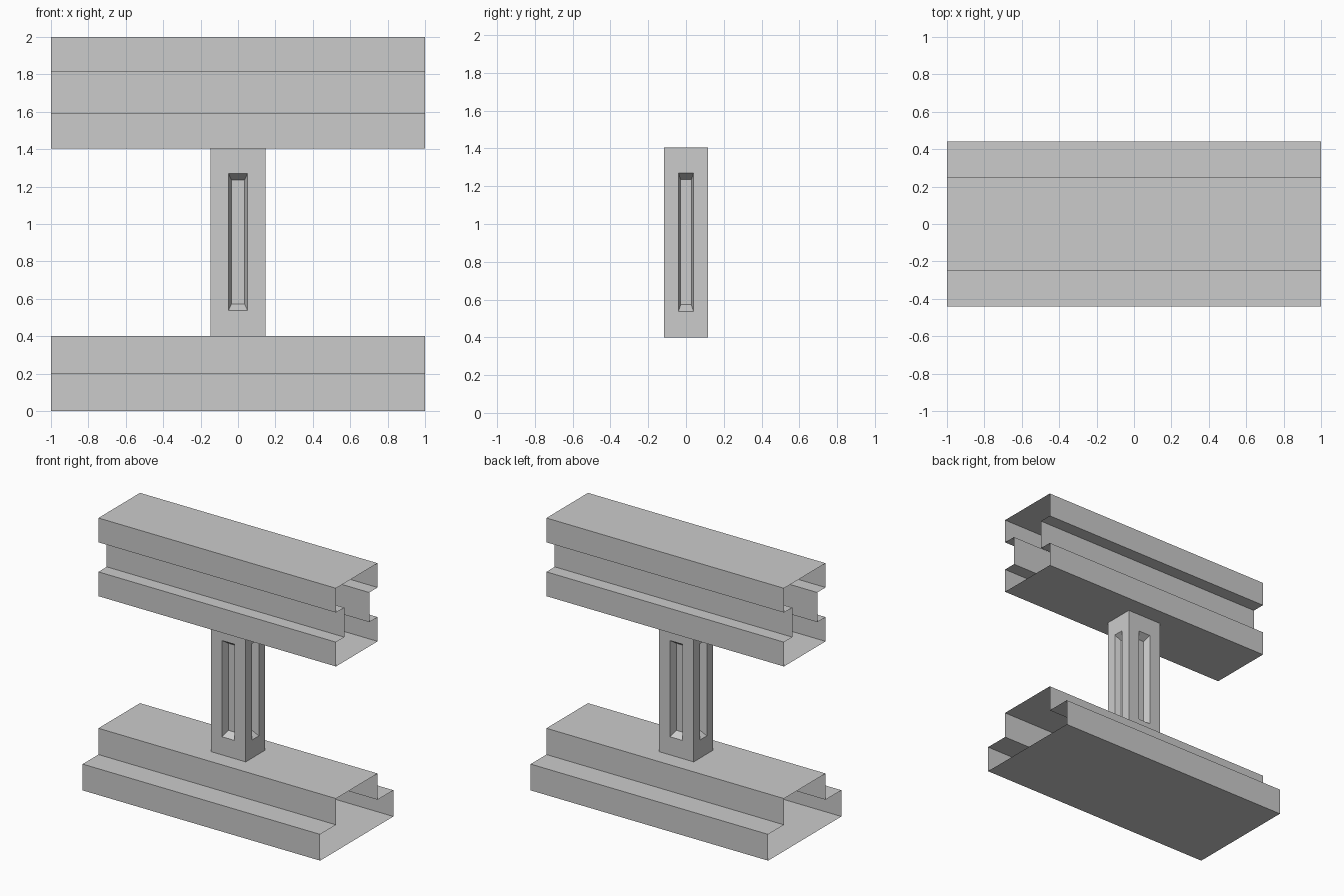
import bpy
import bmesh

cube = bpy.data.objects.get("Cube")
if cube:
    bpy.data.objects.remove(cube, do_unlink=True)

grey = bpy.data.materials.new("plain_grey")
grey.use_nodes = True
colour = (0.6, 0.6, 0.6, 1)
grey.diffuse_color = colour
grey.node_tree.nodes["Principled BSDF"].inputs["Base Color"].default_value = colour


def finish(name, bm):
    bmesh.ops.recalc_face_normals(bm, faces=bm.faces)
    mesh = bpy.data.meshes.new(name)
    bm.to_mesh(mesh)
    bm.free()
    mesh.materials.append(grey)
    obj = bpy.data.objects.new(name, mesh)
    bpy.context.collection.objects.link(obj)
    return obj


def open_beam(name, half_profile):
    """Thin-walled sleeve, open at both ends, mirrored about y = 0."""
    loop = half_profile + [(-y, z) for y, z in reversed(half_profile)]
    bm = bmesh.new()
    ends = [[bm.verts.new((x, y, z)) for y, z in loop] for x in (-1, 1)]
    for i in range(len(loop)):
        j = (i + 1) % len(loop)
        bm.faces.new((ends[0][i], ends[0][j], ends[1][j], ends[1][i]))
    return finish(name, bm)


# Stepped base and waisted upper beam
open_beam("base_beam", [(0.44, 0), (0.44, 0.2), (0.25, 0.2), (0.25, 0.4)])
open_beam("upper_beam", [(0.25, 1.405), (0.25, 1.59), (0.15, 1.59), (0.15, 1.815),
                         (0.25, 1.815), (0.25, 2)])

# Post with a tapered slot pressed into each side
HX, HY, MID = 0.147, 0.117, 0.904
DEPTH = 0.05
bm = bmesh.new()


def ring(axis, side, half_width, half_height, mid, out):
    points = []
    for u, v in ((-1, -1), (1, -1), (1, 1), (-1, 1)):
        w, z = u * half_width, mid + v * half_height
        points.append((w, side * out, z) if axis == "y" else (side * out, w, z))
    return [bm.verts.new(p) for p in points]


for axis, width, out, slot, floor in (("y", HX, HY, 0.051, 0.035),
                                      ("x", HY, HX, 0.040, 0.028)):
    for side in (-1, 1):
        rings = [ring(axis, side, width, 0.5025, 0.9025, out),
                 ring(axis, side, slot, 0.366, MID, out),
                 ring(axis, side, floor, 0.331, MID, out - DEPTH)]
        for outer, inner in zip(rings, rings[1:]):
            for i in range(4):
                j = (i + 1) % 4
                bm.faces.new((outer[i], outer[j], inner[j], inner[i]))
        bm.faces.new(rings[-1])
bmesh.ops.remove_doubles(bm, verts=bm.verts, dist=0.0005)
bmesh.ops.holes_fill(bm, edges=[e for e in bm.edges if e.is_boundary], sides=4)
finish("post", bm)
